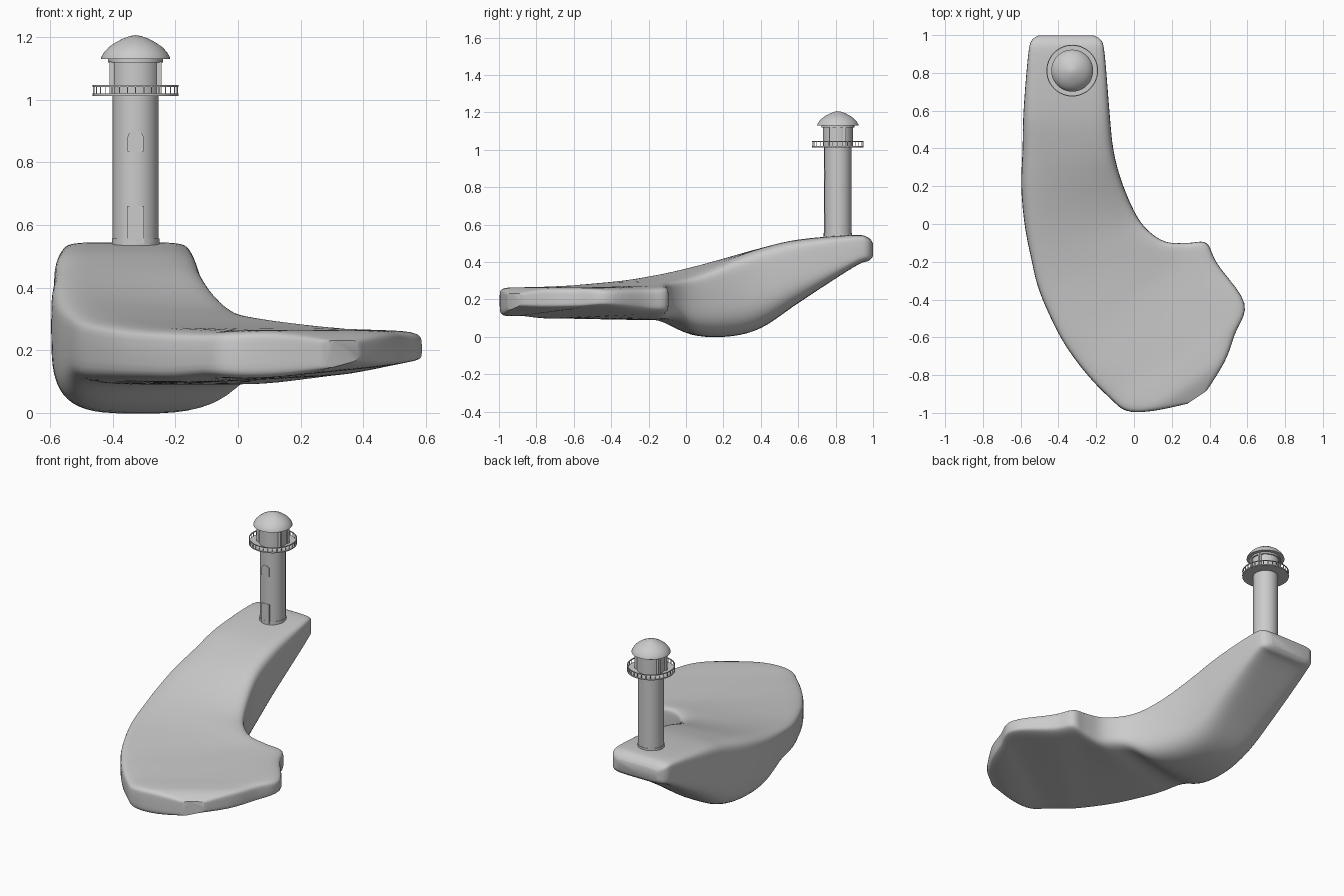
import bpy, bmesh, math

if "Cube" in bpy.data.objects:
    bpy.data.objects.remove(bpy.data.objects["Cube"])

CX, CY = -0.327, 0.812   # tower axis


def finish(bm, name, smooth=True):
    bmesh.ops.recalc_face_normals(bm, faces=bm.faces)
    me = bpy.data.meshes.new(name)
    bm.to_mesh(me)
    bm.free()
    ob = bpy.data.objects.new(name, me)
    bpy.context.collection.objects.link(ob)
    if smooth:
        bpy.ops.object.select_all(action='DESELECT')
        bpy.context.view_layer.objects.active = ob
        ob.select_set(True)
        bpy.ops.object.shade_smooth_by_angle(angle=math.radians(40))
    return ob


def lathe(name, profile, n=48, closed=False):
    """Spin an (r, z) profile about the tower axis."""
    bm = bmesh.new()
    rings = []
    for r, z in profile:
        if r < 1e-6:
            rings.append([bm.verts.new((CX, CY, z))] * n)
        else:
            rings.append([bm.verts.new((CX + r * math.cos(2 * math.pi * i / n),
                                        CY + r * math.sin(2 * math.pi * i / n), z)) for i in range(n)])
    pairs = list(zip(rings, rings[1:]))
    if closed:
        pairs.append((rings[-1], rings[0]))
    for a, b in pairs:
        for i in range(n):
            j = (i + 1) % n
            bm.faces.new(list(dict.fromkeys((a[i], a[j], b[j], b[i]))))
    return finish(bm, name)


def drum(name, r, z0, z1):
    return lathe(name, [(0, z0), (r, z0), (r, z1), (0, z1)])


def prism(name, outline, y0, y1):
    """Extrude an (x, z) outline along y."""
    bm = bmesh.new()
    f = bm.faces.new([bm.verts.new((CX + x, y0, z)) for x, z in outline])
    g = bmesh.ops.extrude_face_region(bm, geom=[f])
    bmesh.ops.translate(bm, vec=(0, y1 - y0, 0),
                        verts=[v for v in g['geom'] if isinstance(v, bmesh.types.BMVert)])
    return finish(bm, name, False)


def posts(name, places, size, z0, z1):
    bm = bmesh.new()
    for x, y in places:
        vs = bmesh.ops.create_cube(bm, size=1)['verts']
        bmesh.ops.scale(bm, vec=(size, size, z1 - z0), verts=vs)
        bmesh.ops.translate(bm, vec=(CX + x, CY + y, (z0 + z1) / 2), verts=vs)
    return finish(bm, name, False)


# Rock: sections fan from the tower end round to the broad lobe
# left x, left y, right x, right y, top, bottom
rows = [
    (-.50, 1, -.22, 1, .5, .43),
    (-.54, .975, -.175, .975, .53, .405),
    (-.56, .9, -.155, .9, .545, .375),
    (-.585, .6, -.13, .6, .52, .18),
    (-.59, .4, -.11, .4, .475, .045),
    (-.597, .2, -.07, .24, .425, 0),
    (-.58, 0, 0, .07, .375, .01),
    (-.545, -.18, .07, -.03, .335, .085),
    (-.5, -.36, .17, -.095, .305, .09),
    (-.4, -.58, .29, -.1, .285, .09),
    (-.31, -.72, .385, -.1, .275, .09),
    (-.22, -.83, .44, -.21, .27, .09),
    (-.13, -.92, .588, -.42, .265, .1),
    (-.04, -.99, .535, -.58, .265, .1),
    (.1, -.99, .48, -.73, .26, .11),
    (.29, -.95, .38, -.89, .23, .14),
]


def smooth_rows(rows, steps=5):
    """Catmull-Rom in-betweens."""
    out = []
    for i in range(len(rows) - 1):
        q = [rows[max(0, min(len(rows) - 1, i + k))] for k in (-1, 0, 1, 2)]
        for s in range(steps):
            t = s / steps
            out.append([b + .5 * t * (c - a + t * (2 * a - 5 * b + 4 * c - d + t * (3 * (b - c) + d - a)))
                        for a, b, c, d in zip(*q)])
    return out + [rows[-1]]


def power(v, p):
    return math.copysign(abs(v) ** p, v) if abs(v) > 1e-9 else 0.0


bm = bmesh.new()
N = 56
rings = []
for lx, ly, rx, ry, top, bot in smooth_rows(rows):
    mid = bot + .6 * (top - bot)
    low = .33 + 1.1 * max(0, top - bot - .18)          # keel is rounder than the slab
    tilt = .035 * math.exp(-(((ly + ry) / 2 - .03) / .2) ** 2)   # dip toward the cove
    rise = .16 * max(0, rx - .2)                       # lobe thins to the right
    ring = []
    for i in range(N):
        a = 2 * math.pi * i / N
        p = .33 if math.sin(a) >= 0 else low
        u, v = power(math.cos(a), p), power(math.sin(a), p)
        k = (u + 1) / 2
        edge = top - tilt * k if v >= 0 else bot + rise * k
        ring.append(bm.verts.new((lx + (rx - lx) * k, ly + (ry - ly) * k, mid + (edge - mid) * abs(v))))
    rings.append(ring)
for a, b in zip(rings, rings[1:]):
    for i in range(N):
        bm.faces.new((a[i], a[(i + 1) % N], b[(i + 1) % N], b[i]))
bm.faces.new(rings[0])
bm.faces.new(rings[-1])
rock = finish(bm, "island_rock")
# Soften the rock surface
sm = rock.modifiers.new("soften", 'SMOOTH')
sm.factor, sm.iterations = .5, 4

# Tower
drum("tower_base", .076, .51, .556)
drum("tower_shaft", .073, .52, 1.016)

# Gallery with railing
drum("gallery_floor", .137, 1.012, 1.019)
lathe("gallery_rail", [(.132, 1.041), (.137, 1.041), (.137, 1.046), (.132, 1.046)], closed=True)
ang = [2 * math.pi * i / 32 for i in range(32)]
posts("railing_posts", [(.1345 * math.cos(a), .1345 * math.sin(a)) for a in ang], .003, 1.018, 1.043)

# Lantern room and dome
drum("lantern_room", .08, 1.015, 1.132)
posts("lantern_posts", [(sx * .075, sy * .036) for sx in (-1, 1) for sy in (-1, 1)], .016, 1.018, 1.122)
drum("lantern_collar", .088, 1.118, 1.132)
lathe("dome_roof", [(0, 1.129), (.111, 1.129), (.109, 1.137), (.1, 1.152), (.085, 1.168), (.065, 1.182),
                    (.04, 1.195), (.018, 1.203), (0, 1.206)])

# Door and arched window on the front
prism("door", [(-.027, .54), (.027, .54), (.027, .661), (-.027, .661)], CY - .075, CY - .05)
arch = [(.025 * math.cos(math.pi * i / 10), .882 + .018 * math.sin(math.pi * i / 10)) for i in range(11)]
prism("window", [(-.025, .835), (.025, .835)] + arch, CY - .075, CY - .05)
